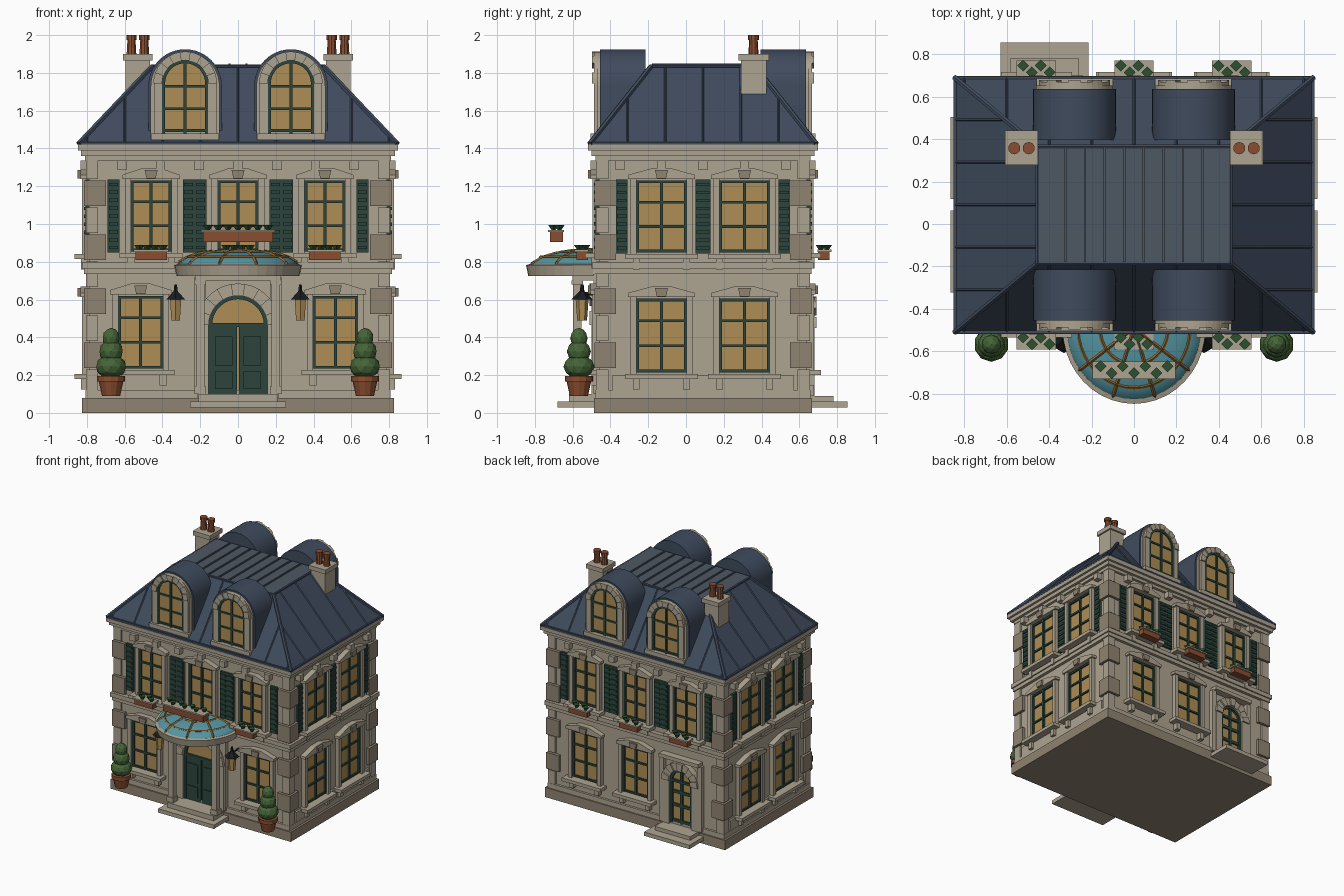
import bpy, bmesh
from math import pi, sin, cos
from mathutils import Matrix, Vector

if "Cube" in bpy.data.objects:
    bpy.data.objects.remove(bpy.data.objects["Cube"])

COL = dict(stone=(.42, .37, .28), dark_stone=(.28, .23, .165), roof=(.05, .07, .11), roof_top=(.075, .095, .125),
           amber=(.42, .27, .09), green=(.025, .06, .045), terracotta=(.25, .075, .03), teal=(.09, .3, .36),
           leaf=(.06, .13, .04), dark_leaf=(.025, .08, .03), black=(.01, .012, .015), brass=(.3, .15, .03))
MATS = {}
for n, c in COL.items():
    MATS[n] = bpy.data.materials.new(n)
    MATS[n].diffuse_color = (*c, 1)

CY = .09
I = Matrix.Identity(4)
# facade frames: 0 front, 1 right, 2 back, 3 left
F = [Matrix.Translation((0, CY, 0)) @ Matrix.Rotation(k * pi / 2, 4, 'Z') for k in range(4)]
WALL = [.55, .79, .55, .79]
parts = {}


def part(name, mat):
    return parts.setdefault(name, (bmesh.new(), mat))[0]


def prism(name, mat, pts, d0, d1, M=I):
    """Outline in (u, z), extruded outward from d0 to d1."""
    bm = part(name, mat)
    a = [bm.verts.new(M @ Vector((u, -d0, z))) for u, z in pts]
    b = [bm.verts.new(M @ Vector((u, -d1, z))) for u, z in pts]
    bm.faces.new(a)
    bm.faces.new(b[::-1])
    for i in range(len(a)):
        j = (i + 1) % len(a)
        bm.faces.new((a[j], a[i], b[i], b[j]))


def box(name, mat, u0, u1, d0, d1, z0, z1, M=I):
    prism(name, mat, [(u0, z0), (u1, z0), (u1, z1), (u0, z1)], d0, d1, M)


def slab(name, mat, hx, hy, z0, z1):
    box(name, mat, -hx, hx, -hy, hy, z0, z1, F[0])


def cone(name, mat, p, r1, r2, z0, z1, n=12, rot=0):
    bmesh.ops.create_cone(part(name, mat), cap_ends=True, segments=n, radius1=r1, radius2=r2, depth=z1 - z0,
                          matrix=Matrix.Translation((p[0], p[1], (z0 + z1) / 2)) @ Matrix.Rotation(rot, 4, 'Z'))


def bar(name, mat, p, q, r, M=I, n=4):
    p, q = M @ Vector(p), M @ Vector(q)
    R = (q - p).to_track_quat('Z', 'Y').to_matrix().to_4x4()
    bmesh.ops.create_cone(part(name, mat), cap_ends=True, segments=n, radius1=r, radius2=r, depth=(q - p).length,
                          matrix=Matrix.Translation((p + q) / 2) @ R)


def arch(u, r, z0, zs, n=16):
    return [(u - r, z0), (u + r, z0)] + [(u + r * cos(pi * i / n), zs + r * sin(pi * i / n)) for i in range(n + 1)]


def arch_ring(name, mat, u, r0, r1, zs, d0, d1, M, n=9, step=0):
    for i in range(n):
        a, b = pi * i / n, pi * (i + 1) / n
        m = (a + b) / 2
        o = d1 + (step if i % 2 == 0 else 0)
        prism(name, mat, [(u + r * cos(t), zs + r * sin(t)) for r, t in
                          ((r0, a), (r1, a), (r1, m), (r1, b), (r0, b), (r0, m))], d0, o, M)


def planter(u, hw, d0, d1, z0, z1, M, n):
    box('planter_box', 'terracotta', u - hw, u + hw, d0, d1, z0, z1, M)
    box('planter_fill', 'stone', u - hw - .01, u + hw + .01, d0 - .005, d1 + .01, z1 - .008, z1 + .004, M)
    for i in range(n):
        p = M @ Vector((u + hw * (2 * (i + .5) / n - 1), -(d0 + d1) / 2 - (.016 if i % 2 else -.016), 0))
        cone('planter_plants', 'dark_leaf', p, .008, .028, z1, z1 + .03, 4)


def window(k, u, z0, z1, hw, shutters=0):
    M, w = F[k], WALL[k]
    box('window_glass', 'amber', u - hw, u + hw, w - .01, w + .006, z0, z1, M)
    for s in (-1, 1):
        box('window_frame', 'green', *sorted((u + s * hw, u + s * (hw - .014))), w, w + .02, z0, z1, M)
        box('window_surround', 'stone', *sorted((u + s * hw, u + s * (hw + .032))), w, w + .035, z0 - .01, z1 + .02, M)
        box('sill_bracket', 'stone', u + s * hw - .018, u + s * hw + .018, w, w + .04, z0 - .09, z0 - .03, M)
        if shutters:
            c = u + s * shutters
            box('shutter', 'green', c - .031, c + .031, w, w + .018, z0 - .005, z1 + .005, M)
            for i in range(9):
                z = z0 + (z1 - z0) * (i + .5) / 9
                box('shutter_slats', 'green', c - .024, c + .024, w, w + .026, z - .009, z + .009, M)
    for z in (z0 + .007, z0 + (z1 - z0) * .36, z0 + (z1 - z0) * .7, z1 - .007):
        box('window_frame', 'green', u - hw, u + hw, w, w + .018, z - .007, z + .007, M)
    box('window_frame', 'green', u - .008, u + .008, w, w + .02, z0, z1, M)
    box('window_sill', 'stone', u - hw - .06, u + hw + .06, w, w + .075, z0 - .035, z0 - .008, M)
    h = hw + .045
    prism('window_pediment', 'stone', [(u - h, z1 + .008), (u + h, z1 + .008), (u + h, z1 + .03), (u + .05, z1 + .065),
                                       (u - .05, z1 + .065), (u - h, z1 + .03)], w, w + .045, M)
    prism('keystone', 'dark_stone', [(u - .024, z1 + .01), (u + .024, z1 + .01), (u + .034, z1 + .055),
                                     (u - .034, z1 + .055)], w, w + .06, M)


# body, plinth, bands and cornice
slab('plinth', 'dark_stone', .825, .578, 0, .08)
slab('walls', 'stone', .79, .55, .08, 1.42)
slab('base_band', 'stone', .808, .568, .08, .12)
slab('string_course', 'stone', .815, .575, .735, .765)
slab('string_course', 'stone', .825, .585, .765, .8)
for h, z0, z1 in ((.81, 1.335, 1.36), (.83, 1.36, 1.39), (.848, 1.39, 1.42)):
    slab('cornice', 'stone', h, h - .24, z0, z1)
for k in range(4):
    n, w = (6, .205) if k % 2 == 0 else (4, .22)
    for i in range(n + 1):
        u = (i - n / 2) * w
        box('cornice_bracket', 'stone', u - .024, u + .024, WALL[k], WALL[k] + .045, 1.285, 1.335, F[k])

# corner quoins, alternating long and short
for sx in (-1, 1):
    for sy in (-1, 1):
        for i in range(9):
            z = .09 + .143 * i
            a, b = (.09, .09) if i % 2 else (.05, .05)
            o = .025 if i % 2 else .016
            xs = sorted((sx * (.79 - a), sx * (.79 + o)))
            ys = sorted((sy * (.55 - b), sy * (.55 + o)))
            box('quoins_long' if i % 2 else 'quoins_short', 'dark_stone' if i % 2 else 'stone', *xs, *ys,
                z + .004, z + .139, F[0])

# windows
for k in range(4):
    if k % 2 == 0:
        for u in (-.46, 0, .46):
            window(k, u, .855, 1.23, .107, .199)
            planter(u, .083, .61, .67, .81, .86, F[k], 4)
    else:
        for u in (-.22, .22):
            window(k, u, .85, 1.23, .133, .21)
            window(k, u, .215, .605, .133)
        box('side_wainscot', 'stone', -.48, .48, .79, .806, .12, .2, F[k])
for k, u in ((0, -.515), (0, .515), (2, 0), (2, -.46)):
    window(k, u, .235, .62, .118)

# doors
def door(k, u, r, zs, glass):
    M, w = F[k], WALL[k]
    prism('door_fanlight', 'amber', arch(u, r, .1, zs), w, w + .008, M)
    for s in (-1, 1):
        lo, hi = sorted((u + s * .004, u + s * (r - .008)))
        if not glass:
            box('door_leaf', 'green', lo, hi, w, w + .02, .1, zs, M)
            for a, b in ((.13, .22), (.25, zs - .06)):
                box('door_panel', 'green', lo + .025, hi - .025, w, w + .028, a, b, M)
        box('door_frame', 'green', *sorted((u + s * r, u + s * (r - .018))), w, w + .025, .1, zs, M)
        box('door_jamb', 'stone', *sorted((u + s * r, u + s * (r + .06))), w, w + .04, .08, zs, M)
    box('door_frame', 'green', u - r, u + r, w, w + .025, zs - .01, zs + .01, M)
    arch_ring('door_frame', 'green', u, r - .018, r, zs, w, w + .025, M)
    arch_ring('door_arch', 'stone', u, r, r + .065, zs, w, w + .04, M, 9, .012)


door(0, 0, .155, .465, False)
door(2, .42, .1, .45, True)
for z in (.12, .25, .36):
    box('back_door_bars', 'green', .32, .52, .55, .57, z - .012, z + .012, F[2])
box('back_door_bars', 'green', .41, .43, .55, .572, .1, .55, F[2])
box('back_door_hood', 'stone', .24, .6, .55, .61, .63, .66, F[2])
for s in (-1, 1):
    box('back_door_pilaster', 'stone', .42 + s * .175 - .02, .42 + s * .175 + .02, .55, .585, .09, .63, F[2])

# steps
box('front_steps', 'stone', -.255, .255, .5, .77, .028, .06, F[0])
box('front_steps', 'stone', -.21, .21, .5, .71, .06, .1, F[0])
box('back_steps', 'stone', .215, .63, .5, .765, .028, .06, F[2])
box('back_steps', 'stone', .26, .585, .5, .69, .06, .09, F[2])

# porch columns and lintel
for s in (-1, 1):
    x = s * .2
    box('porch_pilaster', 'stone', x - .03, x + .03, .55, .58, .1, .72, F[0])
    box('porch_column', 'stone', x - .022, x + .022, .642, .688, .1, .7, F[0])
    box('porch_column', 'stone', x - .03, x + .03, .635, .695, .1, .14, F[0])
    box('porch_column', 'stone', x - .03, x + .03, .635, .695, .68, .7, F[0])
    box('porch_lintel', 'stone', x - .028, x + .028, .55, .69, .7, .735, F[0])
box('porch_lintel', 'stone', -.228, .228, .64, .69, .7, .735, F[0])


# glazed canopy: half dome with ribs, rings and rim
def dome(a, t, o=0):
    return Vector(((.325 + o) * cos(a) * cos(t), -.49 - (.345 + o) * sin(a) * cos(t), .77 + (.095 + o) * sin(t)))


N, T = 20, [0, .3, .6, .9, 1.2, pi / 2 - .02]
bm = part('canopy_glass', 'teal')
g = [[bm.verts.new(dome(pi * i / N, t)) for i in range(N + 1)] for t in T]
for j in range(len(T) - 1):
    for i in range(N):
        bm.faces.new((g[j][i], g[j][i + 1], g[j + 1][i + 1], g[j + 1][i]))
for i in range(0, N + 1, 4):
    for j in range(len(T) - 1):
        bar('canopy_ribs', 'brass', dome(pi * i / N, T[j]), dome(pi * i / N, T[j + 1]), .008)
for i in range(N):
    a, b = pi * i / N, pi * (i + 1) / N
    for t in (.62, 1.05):
        bar('canopy_ribs', 'brass', dome(a, t), dome(b, t), .008)
    bm = part('canopy_rim', 'stone')
    vs = [bm.verts.new(dome(c, 0, o) + Vector((0, 0, z))) for c in (a, b)
          for o, z in ((-.03, -.045), (0, -.045), (.012, .012), (-.015, .02))]
    for q in ((0, 1, 5, 4), (1, 2, 6, 5), (2, 3, 7, 6), (3, 0, 4, 7)):
        bm.faces.new([vs[x] for x in q])
planter(0, .185, .742, .81, .905, .965, F[0], 7)

# wall lanterns and topiaries
for s in (-1, 1):
    p = (s * .33, -.55)
    cone('lantern_glass', 'amber', p, .026, .034, .49, .6, 6)
    cone('lantern_cap', 'black', p, .058, .012, .6, .645, 6)
    cone('lantern_cap', 'black', p, .012, .008, .645, .68, 6)
    bar('lantern_arm', 'black', (p[0], -.55, .63), (p[0], -.45, .63), .009)
    p = (s * .672, -.567)
    cone('topiary_pot', 'terracotta', p, .048, .066, .09, .17)
    cone('topiary_pot', 'terracotta', p, .074, .074, .165, .195)
    for z, r, h in ((.245, .082, .065), (.325, .064, .062), (.395, .046, .055)):
        bmesh.ops.create_icosphere(part('topiary_leaves', 'leaf'), subdivisions=2, radius=1,
                                   matrix=Matrix.Translation((*p, z)) @ Matrix.Diagonal((r, r, h, 1)))

# hipped roof with standing seams and hip ridges
bm = part('roof', 'roof')
lo = [bm.verts.new((x * .845, CY + y * .6, 1.425)) for x, y in ((-1, -1), (1, -1), (1, 1), (-1, 1))]
hi = [bm.verts.new((x * .455, CY + y * .275, 1.835)) for x, y in ((-1, -1), (1, -1), (1, 1), (-1, 1))]
bm.faces.new(lo[::-1])
bm.faces.new(hi)
for i in range(4):
    j = (i + 1) % 4
    bm.faces.new((lo[i], lo[j], hi[j], hi[i]))
    bar('hip_ridge', 'roof', lo[i].co, hi[i].co, .014, n=6)
    bar('hip_ridge', 'roof', hi[i].co, hi[j].co, .01, n=6)
    W, w, D, d = (.845, .455, .6, .275) if i % 2 == 0 else (.6, .275, .845, .455)
    n = int(W / .2)
    for u in [.2 * m for m in range(-n, n + 1)]:
        if abs(u) < W - .03:
            t = min(1, (W - abs(u)) / (W - w))
            bar('roof_seams', 'roof', (u, -D, 1.425), (u, -(D + (d - D) * t), 1.425 + .41 * t), .006, F[i])
slab('roof_eave', 'roof', .85, .605, 1.42, 1.435)
slab('roof_deck', 'roof_top', .455, .275, 1.83, 1.84)
for i in range(8):
    x = (i - 3.5) * .092
    box('deck_seams', 'roof_top', x - .005, x + .005, -.27, .27, 1.838, 1.85, F[0])

# arched dormers front and back
for k in (0, 2):
    M = F[k]
    for u in (-.28, .28):
        prism('dormer_roof', 'roof', arch(u, .195, 1.45, 1.73, 24), .305, .545, M)
        prism('dormer_face', 'stone', arch(u, .182, 1.45, 1.73, 24), .5, .562, M)
        prism('dormer_glass', 'amber', arch(u, .118, 1.49, 1.745), .55, .566, M)
        arch_ring('dormer_arch', 'stone', u, .122, .168, 1.745, .55, .578, M, 9, .01)
        arch_ring('dormer_frame', 'green', u, .106, .122, 1.745, .55, .575, M)
        for s in (-1, 1):
            box('dormer_jamb', 'stone', *sorted((u + s * .122, u + s * .165)), .55, .578, 1.47, 1.745, M)
            box('dormer_frame', 'green', *sorted((u + s * .106, u + s * .122)), .55, .575, 1.48, 1.745, M)
        box('dormer_frame', 'green', u - .008, u + .008, .55, .575, 1.48, 1.86, M)
        for z in (1.495, 1.61, 1.73):
            box('dormer_frame', 'green', u - .118, u + .118, .55, .574, z - .007, z + .007, M)
        box('dormer_sill', 'stone', u - .18, u + .18, .5, .595, 1.445, 1.478, M)

# chimneys with twin pots
for s in (-1, 1):
    x = s * .53
    box('chimney', 'stone', x - .065, x + .065, -.425, -.29, 1.6, 1.87)
    box('chimney_cap', 'stone', x - .078, x + .078, -.44, -.277, 1.865, 1.9)
    for o in (-.034, .034):
        cone('chimney_pot', 'terracotta', (x + o, .357), .027, .022, 1.9, 1.98, 10)
        cone('chimney_pot', 'terracotta', (x + o, .357), .029, .029, 1.975, 2, 10)

# turn the collected geometry into objects
for name, (bm, mat) in parts.items():
    bmesh.ops.recalc_face_normals(bm, faces=bm.faces)
    me = bpy.data.meshes.new(name)
    bm.to_mesh(me)
    bm.free()
    me.materials.append(MATS[mat])
    ob = bpy.data.objects.new(name, me)
    bpy.context.collection.objects.link(ob)
    if name in ('dormer_roof', 'canopy_glass'):
        bpy.context.view_layer.objects.active = ob
        ob.select_set(True)
        bpy.ops.object.shade_smooth_by_angle(angle=.6)
        ob.select_set(False)

for m in bpy.data.materials:
    if m.users and not m.is_grease_pencil:
        m.use_nodes = True
        m.node_tree.nodes["Principled BSDF"].inputs["Base Color"].default_value = m.diffuse_color
